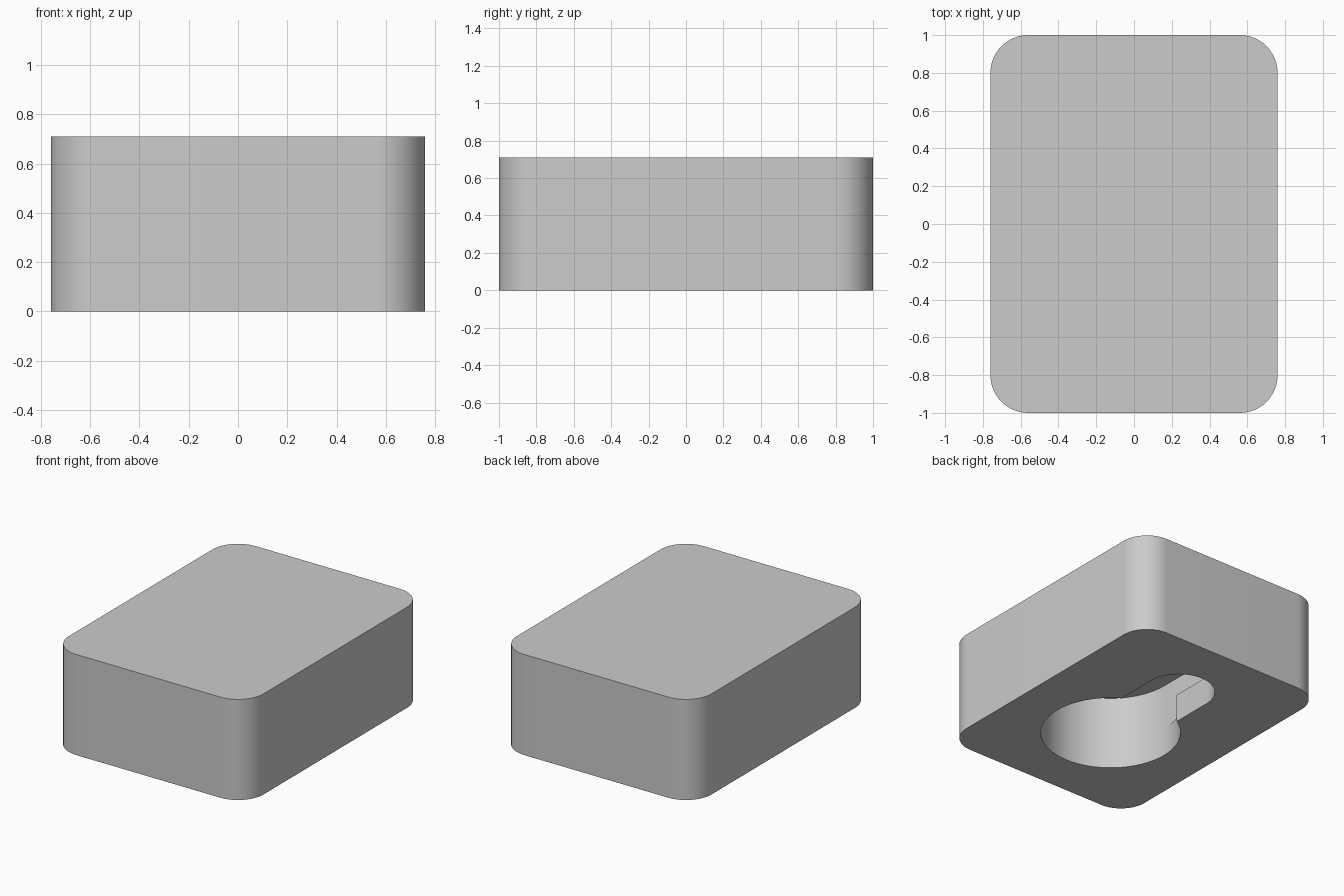
import bpy
import bmesh
from math import acos, cos, sin, pi

cube = bpy.data.objects.get("Cube")
if cube:
    bpy.data.objects.remove(cube, do_unlink=True)

# Overall block
HALF_X, HALF_Y, HEIGHT, CORNER = 0.76, 1.0, 0.71, 0.2
# Keyhole pocket in the underside
ENTRY_Y, ENTRY_R = -0.238, 0.457
SLOT_Y, SLOT_R = 0.457, 0.235
LIP, DEPTH = 0.2, 0.524


def arc(cx, cy, r, start, end, steps):
    angles = [start + (end - start) * i / steps for i in range(steps + 1)]
    return [(cx + r * cos(a), cy + r * sin(a)) for a in angles]


bm = bmesh.new()


def ring(points, z):
    return [bm.verts.new((x, y, z)) for x, y in points]


def walls(lower, upper):
    n = len(lower)
    for i in range(n):
        j = (i + 1) % n
        bm.faces.new((lower[i], lower[j], upper[j], upper[i]))


def loop_edges(verts):
    edges = []
    for a, b in zip(verts, verts[1:] + verts[:1]):
        edges.append(bm.edges.get((a, b)) or bm.edges.new((a, b)))
    return edges


# Rounded block: sides and top
outline = []
for i, (sx, sy) in enumerate([(1, 1), (-1, 1), (-1, -1), (1, -1)]):
    outline += arc(sx * (HALF_X - CORNER), sy * (HALF_Y - CORNER), CORNER,
                   i * pi / 2, (i + 1) * pi / 2, 16)
base = ring(outline, 0)
top = ring(outline, HEIGHT)
walls(base, top)
bm.faces.new(top)

# Pocket profiles: shared entry arc, keyhole remainder, wide undercut remainder
meet = acos(SLOT_R / ENTRY_R)
shared = arc(0, ENTRY_Y, ENTRY_R, pi, 2 * pi, 40)
keyhole = (arc(0, ENTRY_Y, ENTRY_R, 0, meet, 14)[1:]
           + arc(0, SLOT_Y, SLOT_R, 0, pi, 32)
           + arc(0, ENTRY_Y, ENTRY_R, pi - meet, pi, 14)[:-1])
undercut = arc(0, SLOT_Y, ENTRY_R, 0, pi, 40)

# Keyhole opening through the lip
rim = ring(shared + keyhole, 0)
shared_mid = ring(shared, LIP)
key_mid = ring(keyhole, LIP)
walls(rim, shared_mid + key_mid)

# Undercut behind the lip, with its ledge and ceiling
under_mid = ring(undercut, LIP)
ceiling = ring(shared + undercut, DEPTH)
walls(shared_mid + under_mid, ceiling)
bm.faces.new(ceiling)
bm.faces.new([shared_mid[-1]] + under_mid + [shared_mid[0]] + key_mid[::-1])

# Underside around the opening
bmesh.ops.triangle_fill(bm, use_beauty=True, use_dissolve=False,
                        edges=loop_edges(base) + loop_edges(rim))
bmesh.ops.recalc_face_normals(bm, faces=bm.faces[:])

mesh = bpy.data.meshes.new("keyhole_block")
bm.to_mesh(mesh)
bm.free()
block = bpy.data.objects.new("keyhole_block", mesh)
bpy.context.collection.objects.link(block)

# Material
grey = (0.6, 0.6, 0.6, 1)
mat = bpy.data.materials.new("plain_grey")
mat.use_nodes = True
mat.diffuse_color = grey
mat.node_tree.nodes["Principled BSDF"].inputs["Base Color"].default_value = grey
mesh.materials.append(mat)

# Smooth curved walls, keep edges sharp
bpy.ops.object.select_all(action="DESELECT")
block.select_set(True)
bpy.context.view_layer.objects.active = block
bpy.ops.object.shade_smooth_by_angle(angle=pi / 6)
